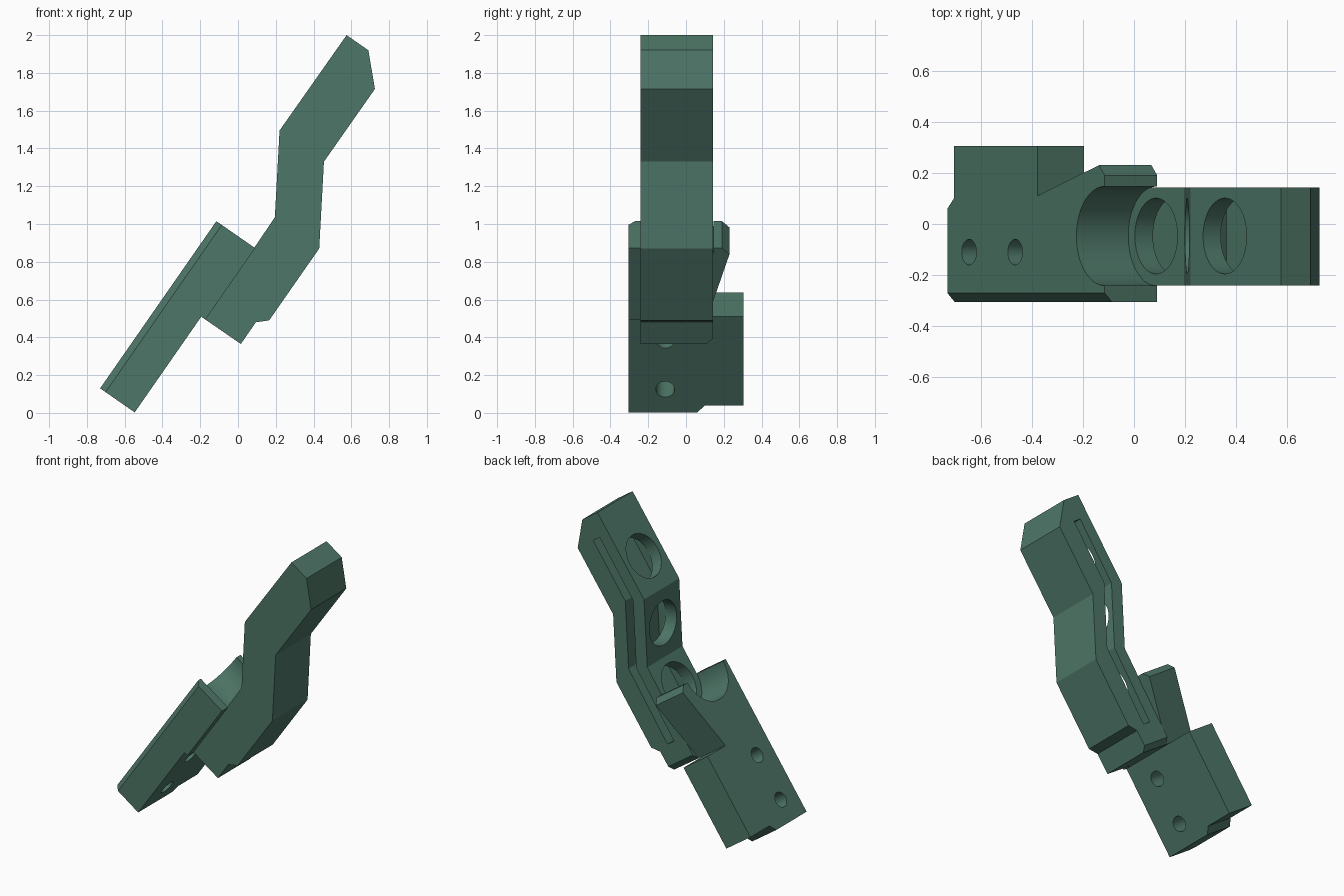
import bpy, bmesh, math
from mathutils import Vector, Matrix

if "Cube" in bpy.data.objects:
    bpy.data.objects.remove(bpy.data.objects["Cube"])

green = bpy.data.materials.new("dark_green_plastic")
green.diffuse_color = (0.075, 0.18, 0.135, 1)
green.use_nodes = True
green.node_tree.nodes["Principled BSDF"].inputs["Base Color"].default_value = green.diffuse_color

# Tilted frame of the base: U runs up the slope, N points through the plate
A = Vector((-0.73, 0, 0.13))
U = Vector((0.571, 0, 0.821)).normalized()
N = Vector((U.z, 0, -U.x))
Y_MID = -0.047


def tilt(u, y, n):
    return A + U * u + N * n + Vector((0, y, 0))


def prism(name, ring_a, ring_b):
    """Solid between two matching outlines."""
    bm = bmesh.new()
    a = [bm.verts.new(p) for p in ring_a]
    b = [bm.verts.new(p) for p in ring_b]
    bm.faces.new(a)
    bm.faces.new(b)
    for i in range(len(a)):
        j = (i + 1) % len(a)
        bm.faces.new((a[i], a[j], b[j], b[i]))
    bmesh.ops.recalc_face_normals(bm, faces=bm.faces)
    mesh = bpy.data.meshes.new(name)
    bm.to_mesh(mesh)
    bm.free()
    ob = bpy.data.objects.new(name, mesh)
    bpy.context.collection.objects.link(ob)
    mesh.materials.append(green)
    return ob


def plate(name, outline, n0, n1):
    """(u, y) outline extruded through the base thickness."""
    return prism(name, [tilt(u, y, n0) for u, y in outline],
                 [tilt(u, y, n1) for u, y in outline])


def side_profile(name, pts, y0, y1):
    """(x, z) outline extruded across y."""
    return prism(name, [Vector((x, y0, z)) for x, z in pts],
                 [Vector((x, y1, z)) for x, z in pts])


def bore(center, axis, radius, d0, d1):
    """Round cutter along an axis lying in the xz plane."""
    side = axis.cross(Vector((0, 1, 0)))
    rim = [side * (radius * math.cos(t)) + Vector((0, radius * math.sin(t), 0))
           for t in (math.tau * (i + 0.5) / 64 for i in range(64))]
    return prism("bore_cutter", [center + axis * d0 + p for p in rim],
                 [center + axis * d1 + p for p in rim])


def cut(ob, cutter):
    cutter.hide_render = True
    mod = ob.modifiers.new("cut", 'BOOLEAN')
    mod.operation = 'DIFFERENCE'
    mod.solver = 'EXACT'
    mod.object = cutter
    bpy.context.view_layer.objects.active = ob
    bpy.ops.object.modifier_apply(modifier=mod.name)
    bpy.data.objects.remove(cutter)


# Mounting base with side step and sloped wing
L, STEP = 1.078, 0.617
base = plate("mounting_base",
             [(0, -.305), (0, .06), (.045, .1), (.045, .305), (STEP, .305),
              (STEP, .11), (1.038, .23), (L, .19), (L, -.305)], 0, 0.25)
# thinner lower half
cut(base, plate("step_cutter", [(-.1, -.5), (-.1, .5), (STEP, .5), (STEP, -.5)], .223, .4))
# chamfer along the front upper edge
tri = [(-.345, -.04), (-.23, -.04), (-.345, .075)]
cut(base, prism("chamfer_cutter", [tilt(-.1, y, n) for y, n in tri],
                [tilt(1.2, y, n) for y, n in tri]))
# half-round pocket at the upper end
cut(base, bore(tilt(L, Y_MID, 0), N, 0.194, -.1, .4))
# screw holes
for u in (0.149, 0.464):
    cut(base, bore(tilt(u, -.11, 0), N, 0.05, -.1, .4))

# Bent arm
heel = tilt(STEP, 0, 0.25)
lower = tilt(L, 0, 0.25)
arm = side_profile("bent_arm",
                   [(heel.x, heel.z), (.015, .365), (.095, .48), (.165, .49),
                    (.43, .87), (.455, 1.33), (.725, 1.715), (.69, 1.92),
                    (.575, 2.0), (.22, 1.495), (.195, 1.035)], -.24, .143)
# corner chamfer at the heel
cut(arm, plate("heel_cutter", [(.55, .2), (.55, .04), (.71, .2)], .2, .6))

# Long slot following the bends, open to the back
p0 = tilt(.78, 0, .25)
p1, p2 = Vector((.195, 0, 1.035)), Vector((.22, 0, 1.495))
p3 = p2 + U * 0.47
path = [p0, p1, p2, p3]
dirs = [(b - a).normalized() for a, b in zip(path, path[1:])]
norms = [Vector((d.z, 0, -d.x)) for d in dirs]


def offset(d):
    out = [p0 + norms[0] * d]
    for i in (1, 2):
        m = (norms[i - 1] + norms[i]).normalized()
        out.append(path[i] + m * (d / m.dot(norms[i])))
    out.append(p3 + norms[2] * d)
    return [(p.x, p.z) for p in out]


cut(arm, side_profile("slot_cutter", offset(.085) + offset(.145)[::-1], -.2, .3))

# Round windows opening into the slot
for center, axis in ((lower, N), ((p1 + p2) / 2, norms[1]), (p2 + U * 0.235, N)):
    cut(arm, bore(center + Vector((0, Y_MID, 0)), axis, 0.148, -.04, .12))

# Smooth the round walls, keep hard edges
for ob in (base, arm):
    bpy.ops.object.select_all(action='DESELECT')
    ob.select_set(True)
    bpy.context.view_layer.objects.active = ob
    bpy.ops.object.shade_smooth_by_angle(angle=math.radians(25))
